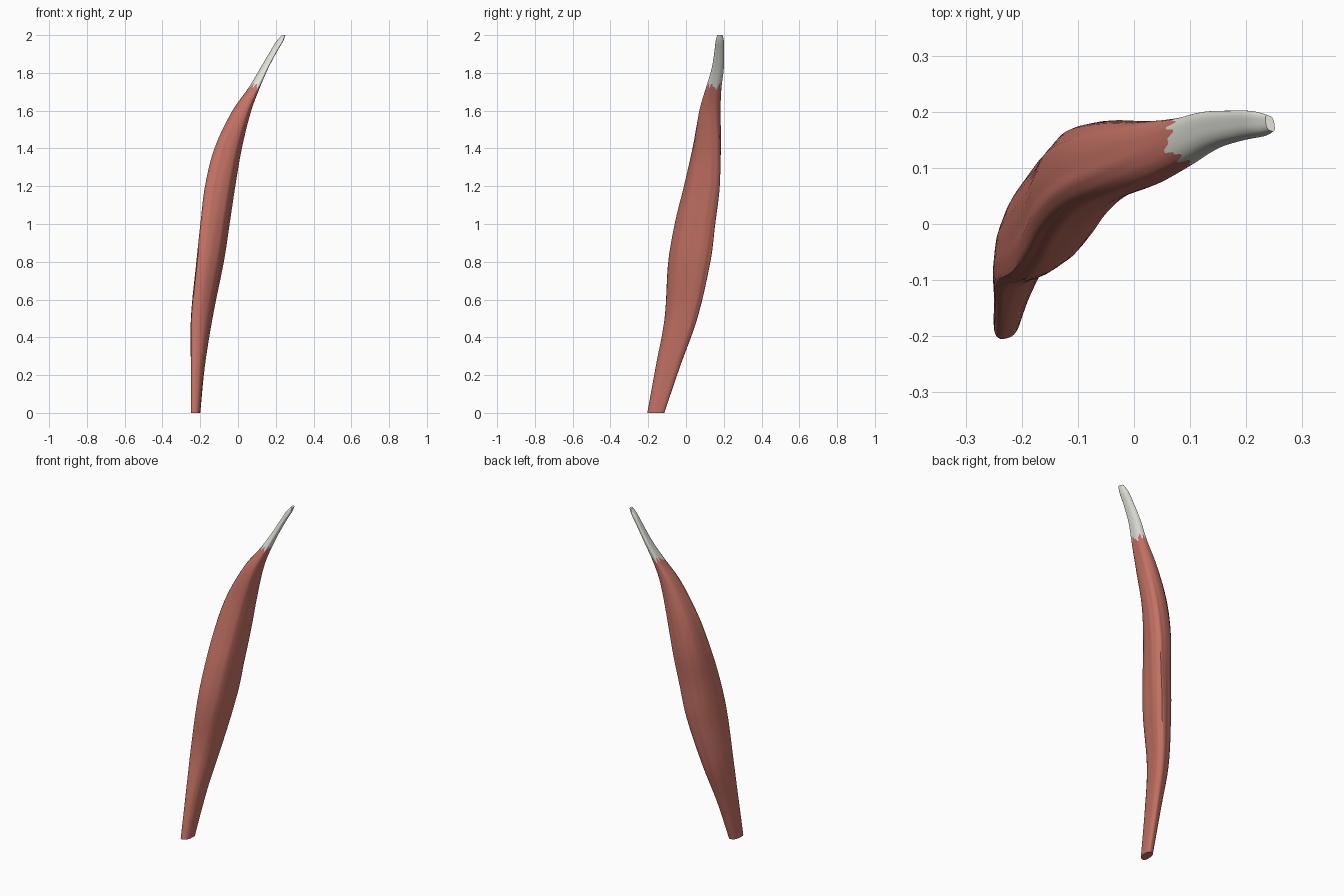
import bpy, bmesh, math

if "Cube" in bpy.data.objects:
    bpy.data.objects.remove(bpy.data.objects["Cube"])

# Cross-section stations: z, x min, x max, y min, y max, skew angle (90 = upright section)
STATIONS = [
    (0.00, -0.250, -0.200, -0.205, -0.115, 72),
    (0.25, -0.250, -0.175, -0.160, -0.030, 66),
    (0.50, -0.250, -0.135, -0.115, 0.060, 62),
    (0.80, -0.222, -0.075, -0.095, 0.130, 62),
    (1.00, -0.200, -0.045, -0.060, 0.155, 62),
    (1.20, -0.175, -0.015, -0.010, 0.180, 66),
    (1.40, -0.125, 0.020, 0.035, 0.185, 74),
    (1.60, -0.030, 0.070, 0.070, 0.183, 92),
    (1.72, 0.055, 0.115, 0.105, 0.188, 108),
    (1.82, 0.115, 0.158, 0.135, 0.200, 118),
    (1.91, 0.168, 0.205, 0.150, 0.202, 120),
    (1.97, 0.205, 0.240, 0.157, 0.201, 120),
    (2.00, 0.234, 0.251, 0.165, 0.194, 120),
]
SIDES = 48


def station(z):
    """Smoothly interpolate the section values at height z (cubic Hermite)."""
    n = len(STATIONS)
    i = 0
    while i < n - 2 and z > STATIONS[i + 1][0]:
        i += 1
    a, b = STATIONS[i], STATIONS[i + 1]
    p, q = STATIONS[max(i - 1, 0)], STATIONS[min(i + 2, n - 1)]
    h = b[0] - a[0]
    t = (z - a[0]) / h
    out = []
    for k in range(1, 6):
        m0 = (b[k] - p[k]) / (b[0] - p[0]) * h
        m1 = (q[k] - a[k]) / (q[0] - a[0]) * h
        out.append((2*t**3 - 3*t**2 + 1) * a[k] + (t**3 - 2*t**2 + t) * m0
                   + (3*t**2 - 2*t**3) * b[k] + (t**3 - t**2) * m1)
    return out


def boxy(c):
    return math.copysign(abs(c) ** 0.78, c)


def surface(t, z):
    """Point on the surface: skewed rounded section with faint fibre ridges."""
    x0, x1, y0, y1, skew = station(z)
    fade = math.sin(math.pi * min(z / 2, 1))
    r = 1 + fade * (0.018 * math.sin(7 * t + 2 * z) + 0.012 * math.sin(13 * t - 3 * z) - 0.012)
    x = (x0 + x1) / 2 + (x1 - x0) / 2 * r * boxy(math.cos(t))
    y = (y0 + y1) / 2 + (y1 - y0) / 2 * r * boxy(math.cos(t - math.radians(skew)))
    return x, y, z


def junction(j):
    """Jagged height where muscle meets tendon."""
    return 1.73 + (0.012, -0.004, -0.018, 0.002, 0.016, -0.008)[j // 2 % 6]


def loft(name, low, high, rings, color):
    bm = bmesh.new()
    grid = []
    for i in range(rings + 1):
        s = i / rings
        grid.append([bm.verts.new(surface(2 * math.pi * j / SIDES, low(j) + s * (high(j) - low(j))))
                     for j in range(SIDES)])
    for a, b in zip(grid, grid[1:]):
        for j in range(SIDES):
            k = (j + 1) % SIDES
            bm.faces.new((a[j], a[k], b[k], b[j]))
    if low(0) == 0:
        bm.faces.new(grid[0][::-1])
    if high(0) == 2:
        bm.faces.new(grid[-1])
    bmesh.ops.recalc_face_normals(bm, faces=bm.faces)
    mesh = bpy.data.meshes.new(name)
    bm.to_mesh(mesh)
    bm.free()
    obj = bpy.data.objects.new(name, mesh)
    bpy.context.collection.objects.link(obj)
    mat = bpy.data.materials.new(name + "_color")
    mat.diffuse_color = color
    mat.use_nodes = True
    mat.node_tree.nodes["Principled BSDF"].inputs["Base Color"].default_value = mat.diffuse_color
    mesh.materials.append(mat)
    bpy.ops.object.select_all(action='DESELECT')
    obj.select_set(True)
    bpy.context.view_layer.objects.active = obj
    bpy.ops.object.shade_smooth_by_angle(angle=math.radians(40))
    return obj


# Red muscle belly, flat cut at the base
loft("muscle_belly", lambda j: 0, junction, 60, (0.56, 0.17, 0.13, 1))
# Pale tendon tip
loft("tendon", junction, lambda j: 2, 18, (0.76, 0.76, 0.70, 1))
